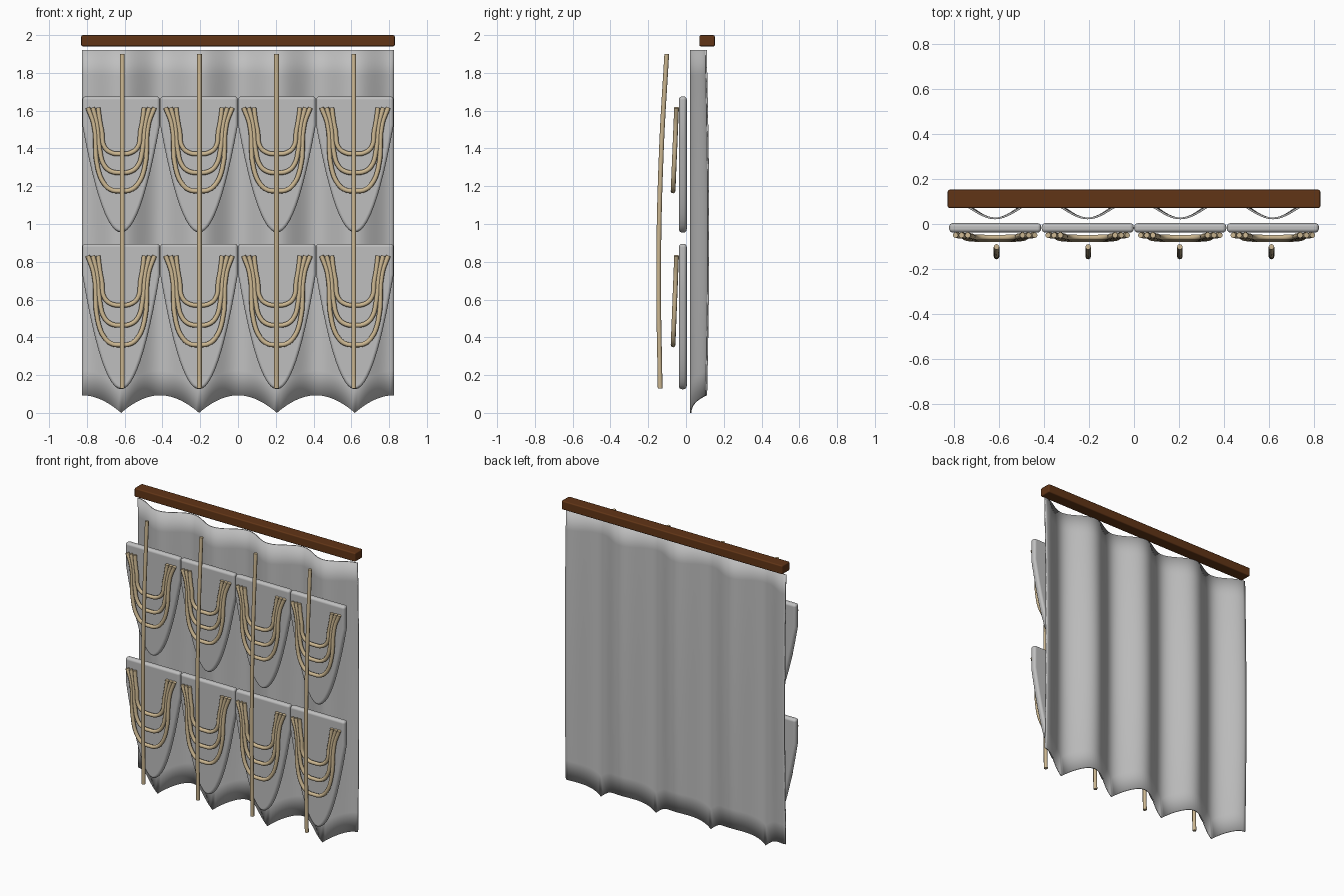
import bpy, bmesh, math

if "Cube" in bpy.data.objects:
    bpy.data.objects.remove(bpy.data.objects["Cube"], do_unlink=True)


def material(name, rgb):
    m = bpy.data.materials.new(name)
    m.use_nodes = True
    colour = (*rgb, 1)
    m.diffuse_color = colour
    bsdf = next(n for n in m.node_tree.nodes if n.type == 'BSDF_PRINCIPLED')
    bsdf.inputs["Base Color"].default_value = colour
    bsdf.inputs["Roughness"].default_value = 0.8
    return m


FABRIC = material("grey fabric", (0.52, 0.52, 0.52))
CORD = material("tan cord", (0.60, 0.47, 0.28))
WOOD = material("brown wood", (0.12, 0.035, 0.008))

HALF = 0.825            # half the width of the curtain
PITCH = HALF / 2        # width of one drape
CENTRES = [(i - 1.5) * PITCH for i in range(4)]


def mesh_object(name, bm, mat):
    bmesh.ops.recalc_face_normals(bm, faces=bm.faces)
    me = bpy.data.meshes.new(name)
    bm.to_mesh(me)
    bm.free()
    me.materials.append(mat)
    me.shade_smooth()
    ob = bpy.data.objects.new(name, me)
    bpy.context.collection.objects.link(ob)
    return ob


def round_edges(ob, width, segments):
    mod = ob.modifiers.new("rounded edges", 'BEVEL')
    mod.width = width
    mod.segments = segments
    mod.limit_method = 'ANGLE'
    mod.harden_normals = True


def cord(name, points, radius):
    cu = bpy.data.curves.new(name, 'CURVE')
    cu.dimensions = '3D'
    cu.bevel_depth = radius
    cu.bevel_resolution = 2
    cu.resolution_u = 5
    cu.use_fill_caps = True
    sp = cu.splines.new('BEZIER')
    sp.bezier_points.add(len(points) - 1)
    for bp, p in zip(sp.bezier_points, points):
        bp.co = p
        bp.handle_left_type = bp.handle_right_type = 'AUTO'
    cu.materials.append(CORD)
    ob = bpy.data.objects.new(name, cu)
    bpy.context.collection.objects.link(ob)


# Wooden rail
bm = bmesh.new()
bmesh.ops.create_cube(bm, size=1)
for v in bm.verts:
    v.co = (v.co.x * 1.66, 0.112 + v.co.y * 0.082, 1.97 + v.co.z * 0.06)
round_edges(mesh_object("curtain_rail", bm, WOOD), 0.008, 2)

# Pleated back curtain with a scalloped hem
TOP, COLS, ROWS = 1.92, 96, 14
bm = bmesh.new()
grid = []
for j in range(ROWS + 1):
    row = []
    for i in range(COLS + 1):
        x = -HALF + 2 * HALF * i / COLS
        t = (x / PITCH) % 1
        t = min(t, 1 - t) * 2                      # 0 at a valley, 1 at a fold
        hem = 0.093 * (1 - t * t)
        z = hem + (TOP - hem) * j / ROWS
        back = 0.106 + 0.013 * math.sin(math.pi * z / TOP)
        fold = (1 - math.cos(math.pi * t)) / 2
        row.append(bm.verts.new((x, back + (0.025 - back) * fold, z)))
    grid.append(row)
for a, b in zip(grid, grid[1:]):
    for i in range(COLS):
        bm.faces.new((a[i], a[i + 1], b[i + 1], b[i]))
curtain = mesh_object("back_curtain", bm, FABRIC)
solid = curtain.modifiers.new("cloth thickness", 'SOLIDIFY')
solid.thickness = 0.008
solid.offset = 0


# Padded drape panel: straight top, parabolic lower edge
def drape(name, cx, base, height):
    bm = bmesh.new()
    w, steps = PITCH / 2 - 0.001, 24
    outline = [(w, height), (-w, height)]
    for i in range(steps + 1):
        t = 2 * i / steps - 1
        outline.append((t * w, 0.79 * height * t * t))
    face = bm.faces.new([bm.verts.new((cx + x, -0.038, base + z)) for x, z in outline])
    ext = bmesh.ops.extrude_face_region(bm, geom=[face])
    for v in ext["geom"]:
        if isinstance(v, bmesh.types.BMVert):
            v.co.y += 0.042
    round_edges(mesh_object(name, bm, FABRIC), 0.017, 4)


# Swagged cord: half path mirrored about the drape centre
def swag(name, cx, base, height, end, low):
    side = 0.055 + 0.39 * end
    half = [(end, 0.918), (end * 0.4 + side * 0.6, 0.8), (side, low + 0.17),
            (0.088, low + 0.05), (0.05, low + 0.008)]
    path = [(-x, f) for x, f in half] + [(0, low)] + half[::-1]
    points = [(cx + x, -0.05 - 0.03 * (0.918 - f), base + f * height) for x, f in path]
    cord(name, points, 0.0125)


for r, (base, height) in enumerate([(0.955, 0.72), (0.125, 0.77)]):
    row = ("upper", "lower")[r]
    for c, cx in enumerate(CENTRES):
        drape(f"{row}_drape_{c + 1}", cx, base, height)
        for k, (end, low) in enumerate([(0.177, 0.305), (0.15, 0.44), (0.122, 0.578)]):
            swag(f"{row}_swag_cord_{c + 1}_{k + 1}", cx, base, height, end, low)

# Long hanging cords in front of each column
for c, cx in enumerate(CENTRES):
    profile = [(-0.102, 1.9), (-0.13, 1.4), (-0.145, 0.75), (-0.137, 0.13)]
    cord(f"hanging_cord_{c + 1}", [(cx * 0.99, y, z) for y, z in profile], 0.0125)
